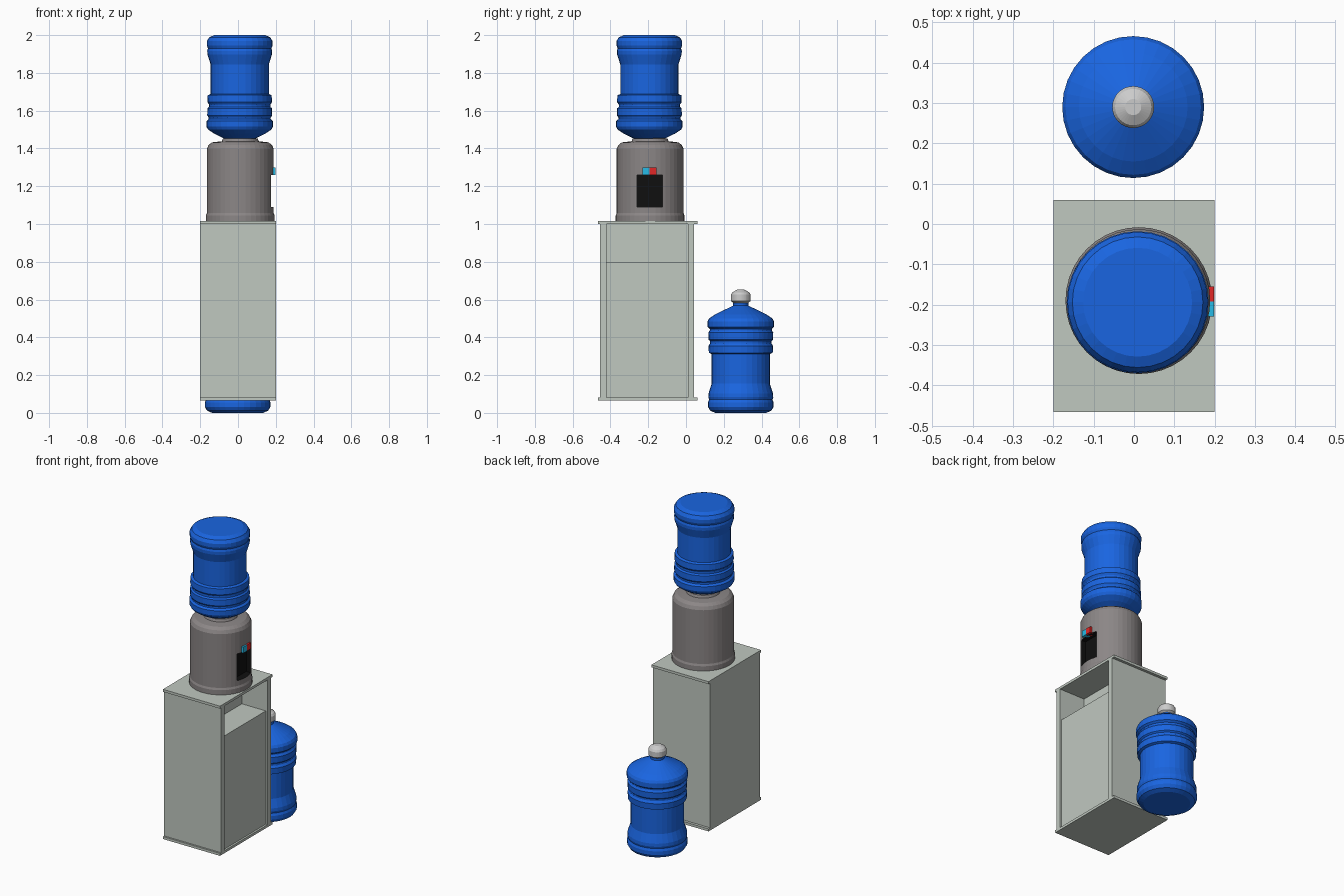
import bpy, bmesh, math
from mathutils import Matrix, Vector

if "Cube" in bpy.data.objects:
    bpy.data.objects.remove(bpy.data.objects["Cube"])


def material(name, color):
    m = bpy.data.materials.new(name)
    m.diffuse_color = (*color, 1)
    m.use_nodes = True
    m.node_tree.nodes["Principled BSDF"].inputs["Base Color"].default_value = m.diffuse_color
    return m


BLUE = material("bottle_blue", (0.01, 0.13, 0.75))
STEEL = material("dispenser_grey", (0.26, 0.24, 0.24))
CABINET = material("cabinet_grey", (0.53, 0.58, 0.53))
CAP = material("cap_white", (0.6, 0.6, 0.6))
BLACK = material("black", (0.005, 0.005, 0.005))
CYAN = material("cold_cyan", (0.02, 0.5, 0.8))
RED = material("hot_red", (0.75, 0.02, 0.02))


def finish(name, bm, mat):
    bmesh.ops.recalc_face_normals(bm, faces=bm.faces)
    me = bpy.data.meshes.new(name)
    bm.to_mesh(me)
    bm.free()
    me.materials.append(mat)
    ob = bpy.data.objects.new(name, me)
    bpy.context.collection.objects.link(ob)
    return ob


def box(name, lo, hi, mat):
    bm = bmesh.new()
    bmesh.ops.create_cube(bm, size=1)
    lo, hi = Vector(lo), Vector(hi)
    bm.transform(Matrix.Translation((lo + hi) / 2) @ Matrix.Diagonal((*(hi - lo), 1)))
    return finish(name, bm, mat)


def lathe(name, profile, centre, mat, flip=1, sides=32):
    """Closed turned solid from (radius, height) points; flip=-1 hangs it down."""
    bm = bmesh.new()
    rings = []
    for r, z in profile:
        rings.append([bm.verts.new((centre[0] + r * math.cos(2 * math.pi * i / sides),
                                    centre[1] + r * math.sin(2 * math.pi * i / sides),
                                    centre[2] + flip * z)) for i in range(sides)])
    for a, b in zip(rings, rings[1:]):
        for i in range(sides):
            j = (i + 1) % sides
            bm.faces.new((a[i], a[j], b[j], b[i]))
    bm.faces.new(rings[0])
    bm.faces.new(rings[-1])
    return finish(name, bm, mat)


# Water bottles: one standing, one upside down on the dispenser
bottle = [(0.135, 0), (0.162, 0.012), (0.174, 0.032), (0.174, 0.055), (0.168, 0.07),
          (0.172, 0.083), (0.171, 0.102), (0.154, 0.155), (0.154, 0.312),
          (0.169, 0.318), (0.171, 0.355), (0.162, 0.368), (0.162, 0.38),
          (0.171, 0.388), (0.172, 0.425), (0.164, 0.437), (0.164, 0.445),
          (0.176, 0.455), (0.176, 0.485), (0.168, 0.5), (0.135, 0.522),
          (0.05, 0.563), (0.04, 0.568), (0.04, 0.6)]
lathe("standing_bottle", bottle, (-0.002, 0.29, 0), BLUE)
lathe("upturned_bottle", bottle, (0.009, -0.194, 2.0), BLUE, flip=-1)
lathe("bottle_cap", [(0.04, 0.583), (0.052, 0.592), (0.052, 0.626), (0.045, 0.638),
                     (0.02, 0.652), (0.018, 0.652)], (-0.002, 0.29, 0), CAP)

# Dispenser body with black tap recess
AXIS = (0.012, -0.19, 0)
body = lathe("dispenser_body", [(0.182, 1.015), (0.182, 1.045), (0.177, 1.057),
                                (0.177, 1.398), (0.168, 1.418), (0.15, 1.432),
                                (0.098, 1.438), (0.092, 1.453), (0.07, 1.455)],
             AXIS, STEEL, sides=40)
cutter = box("recess_cutter", (0.145, -0.26, 1.09), (0.3, -0.124, 1.26), BLACK)
cutter.hide_render = True
mod = body.modifiers.new("recess", 'BOOLEAN')
mod.operation = 'DIFFERENCE'
mod.solver = 'EXACT'
mod.material_mode = 'TRANSFER'
mod.object = cutter
bpy.context.view_layer.update()
cut = bpy.data.meshes.new_from_object(body.evaluated_get(bpy.context.evaluated_depsgraph_get()))
body.modifiers.clear()
body.data = cut
bpy.data.objects.remove(cutter)

# Tap buttons
box("cold_button", (0.165, -0.229, 1.26), (0.199, -0.192, 1.298), CYAN)
box("hot_button", (0.165, -0.192, 1.26), (0.199, -0.155, 1.298), RED)

# Cabinet: plates, side panels, back, shelf niche and recessed door (opens to +x)
Y0, Y1, T = -0.455, 0.043, 0.033
for name, z in (("cabinet_base", 0.066), ("cabinet_top", 0.999)):
    box(name, (-0.2, -0.466, z), (0.2, 0.06, z + 0.016), CABINET)
box("side_panel_front", (-0.2, Y0, 0.08), (0.2, Y0 + T, 1.0), CABINET)
box("side_panel_rear", (-0.2, Y1 - T, 0.08), (0.2, Y1, 1.0), CABINET)
box("niche_back", (-0.2, Y0 + T, 0.08), (0.02, Y1 - T, 1.0), CABINET)
box("door_and_shelf", (0.02, Y0 + T, 0.08), (0.188, Y1 - T, 0.80), CABINET)
